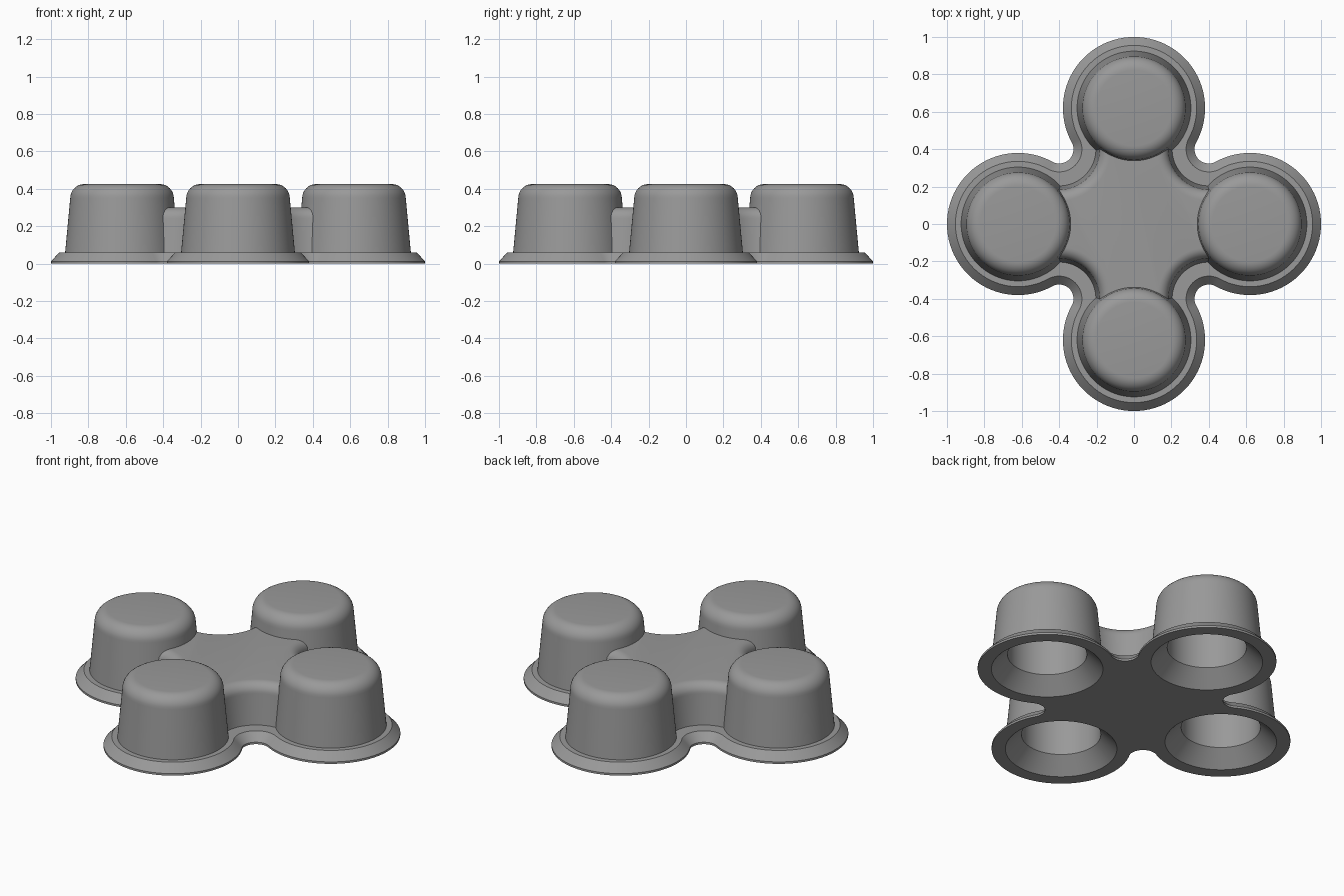
import bpy
import bmesh
from math import atan2, cos, sin, pi, radians, hypot

if "Cube" in bpy.data.objects:
    bpy.data.objects.remove(bpy.data.objects["Cube"])

CUP = 0.62            # distance of each cup from the centre
CORNER = 0.40         # centre of the inner corner curves (x = y)
LOBE = 0.38           # radius of each rounded lobe
FILLET = hypot(CUP - CORNER, CORNER) - LOBE   # makes lobe and corner tangent

grey = bpy.data.materials.new("mid_grey")
grey.diffuse_color = (0.32, 0.32, 0.32, 1)
grey.use_nodes = True
grey.node_tree.nodes["Principled BSDF"].inputs["Base Color"].default_value = grey.diffuse_color


def arc(cx, cy, r, a0, a1, n):
    return [(cx + r * cos(a0 + (a1 - a0) * i / n),
             cy + r * sin(a0 + (a1 - a0) * i / n)) for i in range(n + 1)]


def four_times(points):
    """Repeat one quarter of an outline around the centre."""
    ring = []
    for k in range(4):
        c, s = round(cos(k * pi / 2)), round(sin(k * pi / 2))
        ring += [(x * c - y * s, x * s + y * c) for x, y in points]
    return ring


def flange_ring(inset):
    a = atan2(CORNER, CORNER - CUP)
    lobe = arc(CUP, 0, LOBE - inset, -a, a, 56)
    corner = arc(CORNER, CORNER, FILLET + inset, a - pi, -pi / 2 - a, 24)
    return four_times(lobe + corner[1:-1])


def hub_ring(r):
    curve = arc(CORNER, CORNER, r, -pi / 2, -pi, 24)
    return four_times([(0.5, CORNER - r)] + curve + [(CORNER - r, 0.5)])


def circle_ring(cx, cy, r):
    return [(cx + x, cy + y) for x, y in arc(0, 0, r, 0, 2 * pi, 96)[:-1]]


def loft(name, levels):
    """Closed solid through a stack of (ring, z) levels."""
    bm = bmesh.new()
    rings = [[bm.verts.new((x, y, z)) for x, y in ring] for ring, z in levels]
    n = len(rings[0])
    for low, high in zip(rings, rings[1:]):
        for i in range(n):
            j = (i + 1) % n
            bm.faces.new((low[i], low[j], high[j], high[i]))
    bm.faces.new(rings[0][::-1])
    bm.faces.new(rings[-1])
    bmesh.ops.recalc_face_normals(bm, faces=bm.faces)
    mesh = bpy.data.meshes.new(name)
    bm.to_mesh(mesh)
    bm.free()
    obj = bpy.data.objects.new(name, mesh)
    bpy.context.collection.objects.link(obj)
    return obj


def combine(target, tool, operation):
    mod = target.modifiers.new(operation, 'BOOLEAN')
    mod.operation = operation
    mod.solver = 'EXACT'
    mod.object = tool
    bpy.context.view_layer.objects.active = target
    bpy.ops.object.modifier_apply(modifier=mod.name)
    bpy.data.objects.remove(tool, do_unlink=True)


def round_over(r, z, size, steps=8):
    """(radius, height) points of a quarter round ending at height z."""
    return [(r - size + size * cos(t), z - size + size * sin(t))
            for t in (i * pi / 2 / steps for i in range(steps + 1))]


# Clover-shaped flange with a sloped rim
tray = loft("clover_mould", [(flange_ring(0), 0), (flange_ring(0), 0.012),
                             (flange_ring(0.045), 0.06)])

# Raised centre hub with hollowed corners and a rounded top edge
hub_levels = [(hub_ring(0.192), 0.02)]
for i in range(9):
    t = i * pi / 16
    hub_levels.append((hub_ring(0.215 + 0.06 * (1 - cos(t))),
                       0.24 + 0.06 * sin(t)))
combine(tray, loft("hub", hub_levels), 'UNION')

# Four tapered cups with rounded tops
centres = [(CUP, 0), (0, CUP), (-CUP, 0), (0, -CUP)]
cup_profile = [(0.307, 0.03)] + round_over(0.277, 0.425, 0.075)
for cx, cy in centres:
    cup = loft("cup", [(circle_ring(cx, cy, r), z) for r, z in cup_profile])
    combine(tray, cup, 'UNION')

# Hollow underside of each cup: flared mouth and straight bore
bore_profile = [(0.315, -0.01), (0.217, 0.09), (0.217, 0.375)]
for cx, cy in centres:
    bore = loft("bore", [(circle_ring(cx, cy, r), z) for r, z in bore_profile])
    combine(tray, bore, 'DIFFERENCE')

tray.data.materials.clear()
tray.data.materials.append(grey)
for face in tray.data.polygons:
    face.material_index = 0

bpy.ops.object.select_all(action='DESELECT')
tray.select_set(True)
bpy.context.view_layer.objects.active = tray
bpy.ops.object.shade_smooth_by_angle(angle=radians(30))
